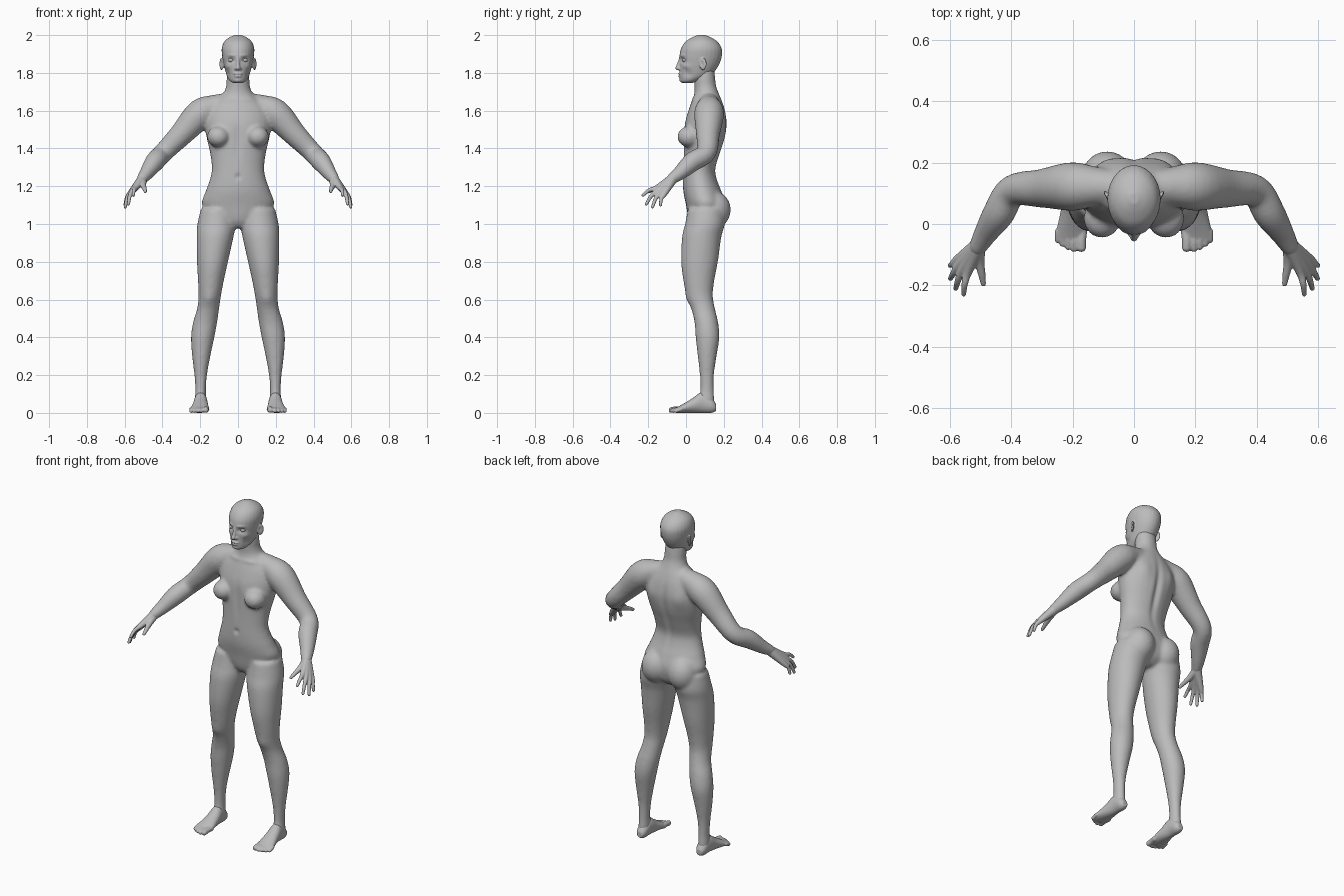
import bpy, bmesh, math
from mathutils import Vector, Matrix

cube = bpy.data.objects.get("Cube")
if cube:
    bpy.data.objects.remove(cube, do_unlink=True)

clay = bpy.data.materials.new("grey clay")
clay.use_nodes = True
clay.diffuse_color = (0.5, 0.5, 0.5, 1)
clay.node_tree.nodes["Principled BSDF"].inputs["Base Color"].default_value = (0.5, 0.5, 0.5, 1)
SIDES = 28


def refine(rows, steps=5):
    """Catmull-Rom interpolation of rows of numbers."""
    out = []
    for i in range(len(rows) - 1):
        a, b, c, d = rows[max(i - 1, 0)], rows[i], rows[i + 1], rows[min(i + 2, len(rows) - 1)]
        for k in range(steps):
            t = k / steps
            out.append([0.5 * (2 * q + (r - p) * t + (2 * p - 5 * q + 4 * r - s) * t * t
                               + (3 * q - p - 3 * r + s) * t ** 3)
                        for p, q, r, s in zip(a, b, c, d)])
    return out + [list(rows[-1])]


def skin(bm, frames):
    """Closed tube through elliptical rings given as centre and two half axes."""
    angles = [math.tau * k / SIDES for k in range(SIDES)]
    rings = [[bm.verts.new(c + u * math.cos(a) + v * math.sin(a)) for a in angles]
             for c, u, v in frames]
    for low, high in zip(rings, rings[1:]):
        for k in range(SIDES):
            n = (k + 1) % SIDES
            bm.faces.new((low[k], low[n], high[n], high[k]))
    bm.faces.new(rings[0][::-1])
    bm.faces.new(rings[-1])


def stack(bm, rows):
    """Rings up z; each row is z, inner x, outer x, front y, back y."""
    skin(bm, [(Vector(((a + b) / 2, (f + k) / 2, z)), Vector(((b - a) / 2, 0, 0)),
               Vector((0, (k - f) / 2, 0))) for z, a, b, f, k in refine(rows)])


def ball(bm, centre, radii, tilt=0):
    m = Matrix.Translation(centre) @ Matrix.Rotation(tilt, 4, 'Z') @ Matrix.Diagonal((*radii, 1))
    bmesh.ops.create_uvsphere(bm, u_segments=24, v_segments=16, radius=1, matrix=m)


def limb(bm, rows):
    """Round tube with rounded ends; each row is x, y, z, radius."""
    pts = refine(rows)
    frames = []
    for i, p in enumerate(pts):
        t = Vector(pts[min(i + 1, len(pts) - 1)][:3]) - Vector(pts[max(i - 1, 0)][:3])
        u = t.cross(Vector((1, 0, 1))).normalized()
        frames.append((Vector(p[:3]), u * p[3], t.cross(u).normalized() * p[3]))
    skin(bm, frames)
    for p in (pts[0], pts[-1]):
        ball(bm, p[:3], (p[3],) * 3)


def mirror(bm):
    copy = bmesh.ops.duplicate(bm, geom=bm.verts[:] + bm.edges[:] + bm.faces[:])["geom"]
    for v in copy:
        if isinstance(v, bmesh.types.BMVert):
            v.co.x *= -1


def finish(name, bm, voxel, passes):
    """Fuse the overlapping forms into one soft skin."""
    bmesh.ops.recalc_face_normals(bm, faces=bm.faces[:])
    mesh = bpy.data.meshes.new(name)
    bm.to_mesh(mesh)
    bm.free()
    obj = bpy.data.objects.new(name, mesh)
    bpy.context.scene.collection.objects.link(obj)
    if voxel:
        fuse = obj.modifiers.new("fuse", 'REMESH')
        fuse.mode, fuse.voxel_size = 'VOXEL', voxel
        soft = obj.modifiers.new("soften", 'SMOOTH')
        soft.factor, soft.iterations = 0.5, passes
        deps = bpy.context.evaluated_depsgraph_get()
        baked = bpy.data.meshes.new_from_object(obj.evaluated_get(deps))
        obj.modifiers.clear()
        obj.data = baked
        baked.name = name
    obj.data.materials.clear()
    obj.data.materials.append(clay)
    obj.data.polygons.foreach_set("use_smooth", [True] * len(obj.data.polygons))
    return obj


def push(obj, centre, radii, move):
    """Soft sculpting stroke, made on both sides."""
    for v in obj.data.vertices:
        d = sum(((a - c) / r) ** 2 for a, c, r in zip((abs(v.co.x), v.co.y, v.co.z), centre, radii))
        if d < 6:
            m = Vector(move) * math.exp(-d)
            v.co += Vector((m.x if v.co.x > 0 else -m.x, m.y, m.z))


def mirrored_pair(part, bm, voxel, passes):
    left = finish("left_" + part, bm, voxel, passes)
    other = bmesh.new()
    other.from_mesh(left.data)
    for v in other.verts:
        v.co.z = max(v.co.z, 0)
        v.co.x *= -1
    finish("right_" + part, other, 0, 0)


# Body: legs, arms, chest and hip masses on both sides
bm = bmesh.new()
stack(bm, [(0.03, .172, .225, .075, .15), (.07, .168, .229, .065, .151), (.12, .17, .226, .075, .147),
           (.2, .164, .231, .073, .148), (.3, .146, .243, .062, .162), (.4, .125, .249, .051, .177),
           (.48, .11, .238, .045, .17), (.55, .1, .217, .028, .154), (.62, .09, .209, .002, .142),
           (.7, .075, .212, -.014, .15), (.8, .053, .217, -.026, .169), (.93, .024, .219, -.021, .187),
           (1.0, .012, .215, -.005, .205), (1.08, .02, .197, .01, .2)])
limb(bm, [(.03, .12, 1.645, .05), (.12, .122, 1.622, .063), (.2, .122, 1.582, .079),
          (.3, .116, 1.475, .063), (.395, .108, 1.378, .052), (.44, .035, 1.33, .052),
          (.482, -.03, 1.272, .039), (.508, -.075, 1.238, .03)])
ball(bm, (.104, .018, 1.462), (.06, .064, .056))
ball(bm, (.087, .147, 1.075), (.086, .09, .1))
mirror(bm)

# Torso and neck
torso = [(.98, .06, .04, .15), (1.02, .13, .015, .195), (1.1, .191, 0, .21), (1.17, .173, -.014, .19),
         (1.23, .151, -.017, .167), (1.29, .139, -.016, .157), (1.37, .147, -.014, .18),
         (1.45, .165, -.013, .206), (1.53, .178, -.008, .217), (1.6, .165, .012, .208),
         (1.65, .127, .03, .192), (1.69, .08, .044, .175), (1.73, .063, .045, .16),
         (1.77, .061, .043, .155), (1.82, .055, .05, .15)]
stack(bm, [(z, -w, w, f, b) for z, w, f, b in torso])
body = finish("body", bm, 0.009, 9)
push(body, (0, .2, 1.42), (.018, .08, .16), (0, -.014, 0))
push(body, (.095, .21, 1.53), (.04, .05, .06), (0, .008, 0))
push(body, (0, -.015, 1.25), (.012, .02, .014), (0, .01, 0))
push(body, (0, -.015, 1.45), (.02, .04, .1), (0, .007, 0))
push(body, (.155, 0, .6), (.03, .04, .035), (0, -.006, 0))
push(body, (.08, .03, 1.66), (.06, .03, .01), (0, -.006, .002))

# Head: skull and jaw, nose, lips, chin and ears
bm = bmesh.new()
limb(bm, [(.013, -.032, 1.822, .008), (.009, -.036, 1.823, .009)])
ball(bm, (.087, .09, 1.847), (.007, .021, .033), -.45)
mirror(bm)
skull = [(1.746, .022, -.018, .03), (1.756, .042, -.03, .07), (1.78, .058, -.034, .125),
         (1.81, .067, -.034, .154), (1.85, .077, -.034, .178), (1.89, .084, -.034, .19),
         (1.93, .086, -.026, .189), (1.965, .073, -.003, .167), (1.988, .046, .033, .132),
         (2.001, .014, .066, .1)]
stack(bm, [(z, -w, w, f, b) for z, w, f, b in skull])
limb(bm, [(0, -.029, 1.88, .008), (0, -.037, 1.85, .009), (0, -.045, 1.826, .012)])
ball(bm, (0, -.032, 1.794), (.024, .01, .006))
ball(bm, (0, -.031, 1.782), (.02, .01, .006))
ball(bm, (0, -.02, 1.762), (.02, .015, .013))
head = finish("head", bm, 0.004, 4)
push(head, (.036, -.024, 1.868), (.019, .03, .013), (0, .013, 0))
push(head, (.035, -.024, 1.893), (.024, .03, .007), (0, -.004, 0))
push(head, (.055, 0, 1.835), (.018, .03, .014), (.003, -.004, 0))
push(head, (.055, .01, 1.795), (.015, .03, .02), (-.005, .002, 0))
push(head, (.096, .082, 1.85), (.01, .009, .016), (-.008, 0, 0))
push(head, (0, -.04, 1.788), (.022, .02, .002), (0, .004, 0))

# Eyes
bm = bmesh.new()
ball(bm, (.036, -.004, 1.868), (.0155, .0155, .0125))
mirror(bm)
finish("eyes", bm, 0, 0)

# Hands: four fingers fanning from the wrist, and a thumb
bm = bmesh.new()
knuckles = [(.54, -.155, 1.192), (.558, -.15, 1.177), (.57, -.135, 1.165), (.574, -.115, 1.158)]
tips = [(.554, -.228, 1.152), (.58, -.21, 1.105), (.597, -.177, 1.09), (.598, -.135, 1.1)]
for k, t in zip(knuckles, tips):
    bend = (Vector(k) + Vector(t)) / 2 + Vector((.004, -.005, .006))
    limb(bm, [(.505, -.07, 1.24, .027), (*k, .0145), (*bend, .0105), (*t, .0085)])
limb(bm, [(.505, -.08, 1.23, .022), (.502, -.125, 1.205, .016), (.495, -.165, 1.187, .012),
          (.49, -.195, 1.172, .009)])
mirrored_pair("hand", bm, 0.004, 4)

# Feet: rings along y from heel to ball, then five toes
bm = bmesh.new()
foot = [(.16, .18, .215, .01, .045), (.135, .167, .228, 0, .08), (.085, .163, .232, 0, .11),
        (.035, .158, .24, 0, .078), (-.02, .153, .252, 0, .045), (-.055, .157, .254, 0, .026)]
skin(bm, [(Vector(((a + b) / 2, y, (lo + hi) / 2)), Vector(((b - a) / 2, 0, 0)),
           Vector((0, 0, (hi - lo) / 2))) for y, a, b, lo, hi in refine(foot)])
for x, y, r in [(.171, -.076, .0155), (.195, -.08, .0115), (.214, -.074, .011),
                (.232, -.064, .0105), (.248, -.052, .01)]:
    limb(bm, [(x - .004, -.02, .02, r), (x, y + .025, .019, r), (x, y, r, r)])
mirrored_pair("foot", bm, 0.004, 4)
